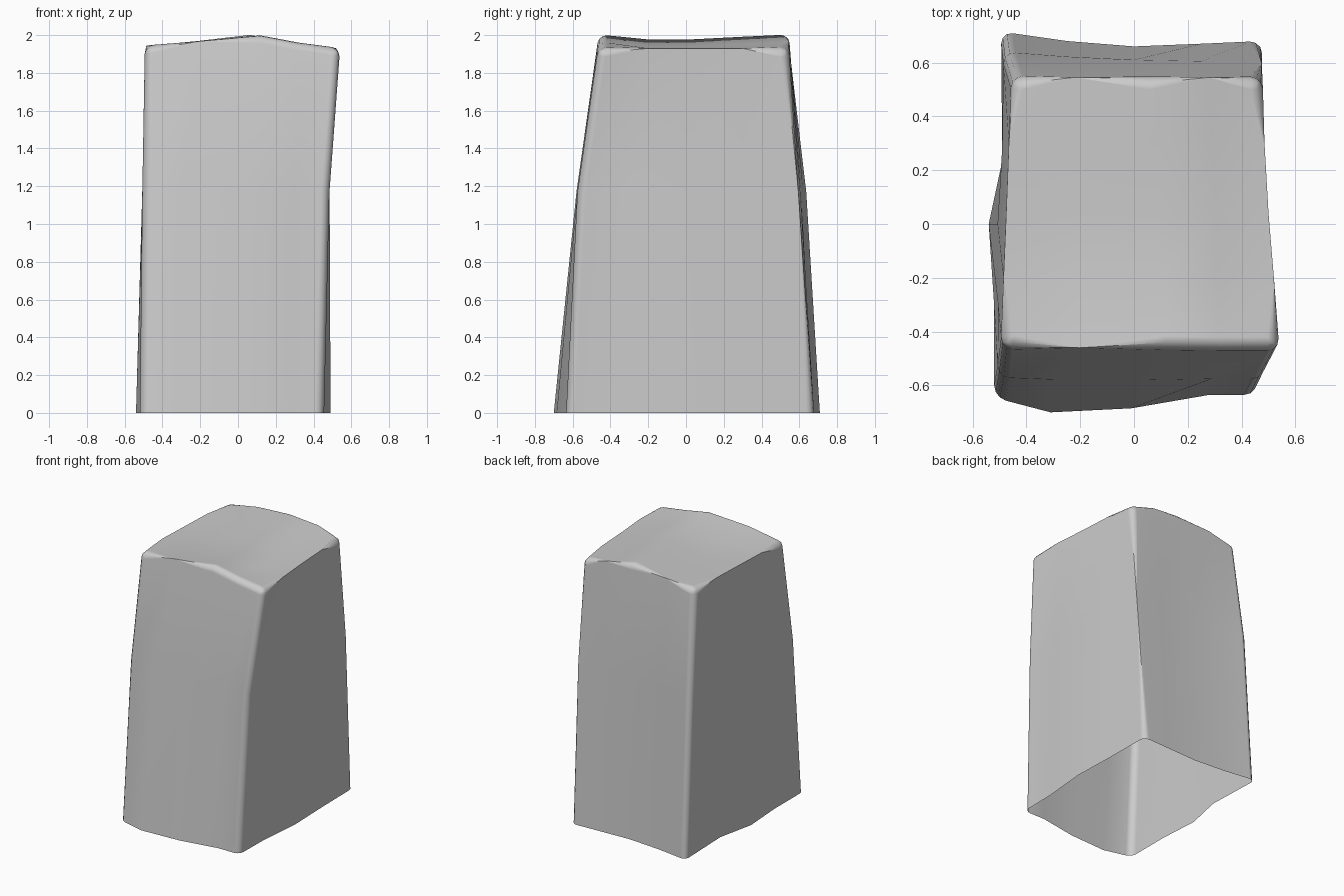
import bpy, bmesh
from mathutils import Vector

if "Cube" in bpy.data.objects:
    bpy.data.objects.remove(bpy.data.objects["Cube"])

# Rings run counter-clockwise from front-left, five points per side sharing corners
BOTTOM = [(-.52, -.645), (-.31, -.70), (-.01, -.685), (.28, -.635), (.455, -.635),
          (.46, -.35), (.49, -.02), (.48, .3), (.475, .68),
          (.25, .67), (0, .66), (-.25, .68), (-.495, .715),
          (-.48, .28), (-.54, 0), (-.52, -.3)]
MIDDLE = [(-.507, -.57), (-.3, -.578), (.02, -.58), (.29, -.575), (.485, -.575),
          (.48, -.3), (.485, 0), (.48, .3), (.475, .595),
          (.25, .605), (0, .61), (-.25, .622), (-.485, .64),
          (-.49, .28), (-.507, 0), (-.505, -.3)]
TOP = [(-.495, -.46), (-.2, -.46), (.12, -.462), (.32, -.465), (.545, -.465),
       (.52, -.2), (.5, .04), (.485, .3), (.478, .545),
       (.28, .545), (.06, .545), (-.22, .545), (-.455, .545),
       (-.465, .3), (-.475, .04), (-.485, -.2)]
TOP_Z = [1.945, 1.968, 2.003, 1.965, 1.93]     # height across the cap, left to right
DIP = [0, -.025, -.025, -.012, 0]              # sag of the cap, front to back


def top_height(i):
    col = i if i <= 4 else 4 if i < 8 else 12 - i if i <= 12 else 0
    return TOP_Z[col]


bm = bmesh.new()
rings = [[bm.verts.new((x, y, 0)) for x, y in BOTTOM],
         [bm.verts.new((x, y, 1.17)) for x, y in MIDDLE],
         [bm.verts.new((x, y, top_height(i))) for i, (x, y) in enumerate(TOP)]]

# Side walls (the underside stays open)
for low, high in zip(rings, rings[1:]):
    for i in range(16):
        j = (i + 1) % 16
        bm.faces.new((low[i], low[j], high[j], high[i]))

# Cap grid spanned between the front and back rims
rim = rings[2]
grid = [[None] * 5 for _ in range(5)]
for k in range(5):
    grid[0][k] = rim[k]
    grid[4][k] = rim[12 - k]
    grid[k][4] = rim[4 + k]
    grid[k][0] = rim[(16 - k) % 16]
for r in range(1, 4):
    for c in range(1, 4):
        p = grid[0][c].co.lerp(grid[4][c].co, r / 4)
        grid[r][c] = bm.verts.new(p + Vector((0, 0, DIP[r])))
for r in range(4):
    for c in range(4):
        bm.faces.new((grid[r][c], grid[r][c + 1], grid[r + 1][c + 1], grid[r + 1][c]))

# Rounded vertical corners and top rim
edges = [bm.edges.get((rim[i], rim[(i + 1) % 16])) for i in range(16)]
edges += [bm.edges.get((rings[l][i], rings[l + 1][i])) for l in (0, 1) for i in (0, 4, 8, 12)]
bmesh.ops.bevel(bm, geom=edges, offset=.045, offset_type='OFFSET', segments=3,
                profile=.5, affect='EDGES')
for f in bm.faces:
    f.smooth = True

mesh = bpy.data.meshes.new("stone_pillar")
bm.to_mesh(mesh)
bm.free()
pillar = bpy.data.objects.new("stone_pillar", mesh)
bpy.context.collection.objects.link(pillar)
normals = pillar.modifiers.new("face_weighted_shading", 'WEIGHTED_NORMAL')
normals.weight = 70
